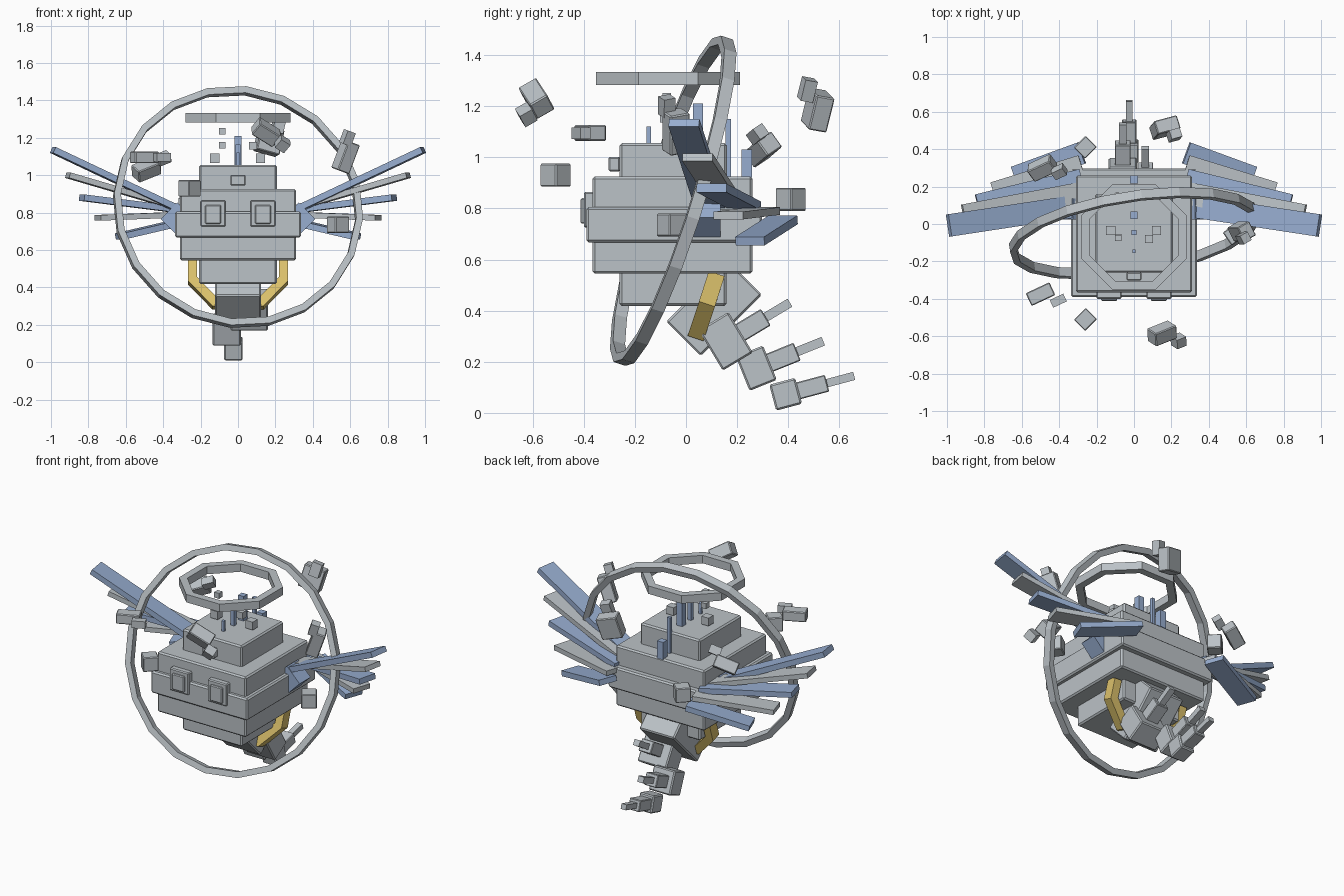
import bpy, bmesh, math
from mathutils import Vector, Matrix, Euler

cube = bpy.data.objects.get("Cube")
if cube:
    bpy.data.objects.remove(cube, do_unlink=True)


def material(name, rgb):
    m = bpy.data.materials.new(name)
    m.use_nodes = True
    m.diffuse_color = (*rgb, 1)
    m.node_tree.nodes["Principled BSDF"].inputs["Base Color"].default_value = (*rgb, 1)
    return m


GREY = material("pale_stone", (0.50, 0.54, 0.57))
BLUE = material("soft_blue", (0.31, 0.42, 0.63))
GOLD = material("gold", (0.72, 0.54, 0.15))


def finish(name, bm, mat):
    bmesh.ops.recalc_face_normals(bm, faces=bm.faces)
    me = bpy.data.meshes.new(name)
    bm.to_mesh(me)
    bm.free()
    me.materials.append(mat)
    ob = bpy.data.objects.new(name, me)
    bpy.context.collection.objects.link(ob)
    return ob


def box(name, centre, size, mat=GREY, rot=(0, 0, 0), bevel=0.0):
    """Box with rotation in degrees and an optional chamfer."""
    bm = bmesh.new()
    bmesh.ops.create_cube(bm, size=1, matrix=Matrix.Diagonal((*size, 1)))
    if bevel:
        bmesh.ops.bevel(bm, geom=bm.edges[:], offset=bevel, segments=1, affect='EDGES')
    turn = Euler([math.radians(a) for a in rot]).to_matrix().to_4x4()
    bm.transform(Matrix.Translation(centre) @ turn)
    return finish(name, bm, mat)


def sweep(name, points, normal, width, depth, mat, closed):
    """Mitred rectangular bar along a planar path; depth runs along the normal."""
    bm = bmesh.new()
    pts = [Vector(p) for p in points]
    n, count = Vector(normal).normalized(), len(pts)
    rows = []
    for i, p in enumerate(pts):
        before = pts[i - 1] if closed or i else p
        after = pts[(i + 1) % count] if closed or i < count - 1 else p
        a, b = (p - before).normalized(), (after - p).normalized()
        side = (a + b).normalized().cross(n).normalized()
        mitre = 1 / max(0.5, (a + b).length / 2) if a.length and b.length else 1
        s, d = side * width * mitre / 2, n * depth / 2
        rows.append([bm.verts.new(p + v) for v in (s + d, s - d, -s - d, -s + d)])
    for i in range(count if closed else count - 1):
        r, q = rows[i], rows[(i + 1) % count]
        for k in range(4):
            j = (k + 1) % 4
            bm.faces.new((r[k], r[j], q[j], q[k]))
    if not closed:
        bm.faces.new(rows[0])
        bm.faces.new(rows[-1])
    return finish(name, bm, mat)


def ring(name, centre, normal, radius, sides, start, width, depth):
    n = Vector(normal).normalized()
    u = Vector((1, 0, 0))
    u = (u - n * u.dot(n)).normalized()
    v = n.cross(u)
    angles = [start + math.tau * i / sides for i in range(sides)]
    pts = [Vector(centre) + radius * (u * math.cos(a) + v * math.sin(a)) for a in angles]
    return sweep(name, pts, n, width, depth, GREY, True)


# Stepped body: half width, front, back, bottom, top
layers = {
    "crown_block": (0.208, -0.26, 0.16, 0.90, 1.055),
    "upper_block": (0.31, -0.365, 0.26, 0.78, 0.925),
    "middle_block": (0.337, -0.39, 0.298, 0.667, 0.805),
    "lower_block": (0.31, -0.365, 0.26, 0.545, 0.69),
    "base_block": (0.208, -0.26, 0.158, 0.418, 0.56),
}
for name, (w, f, b, lo, hi) in layers.items():
    box(name, (0, (f + b) / 2, (lo + hi) / 2), (2 * w, b - f, hi - lo), bevel=0.009)

# Face panels and forehead block
for side, s in (("left", 1), ("right", -1)):
    box(f"{side}_eye_panel", (s * 0.133, -0.37, 0.795), (0.135, 0.06, 0.14), bevel=0.006)
    box(f"{side}_eye_plate", (s * 0.133, -0.395, 0.79), (0.085, 0.034, 0.1), bevel=0.005)
box("forehead_block", (0, -0.28, 0.973), (0.08, 0.045, 0.058), bevel=0.006)

# Blue crest spikes along the middle: y, thickness, bottom, top
for i, (y, t, lo, hi) in enumerate([(-0.145, 0.018, 1.04, 1.12), (-0.045, 0.026, 1.04, 1.165),
                                    (0.047, 0.038, 1.04, 1.21), (0.165, 0.022, 0.92, 1.15),
                                    (0.238, 0.042, 0.92, 1.03)]):
    box(f"crest_spike_{i + 1}", (0, y, (lo + hi) / 2), (t, t, hi - lo), BLUE)

# Small floating cubes over the crown
for i, (x, y, z, t) in enumerate([(-0.125, -0.035, 1.09, 0.05), (0.12, -0.035, 1.09, 0.05),
                                  (-0.085, -0.075, 1.235, 0.034), (-0.085, -0.07, 1.16, 0.034),
                                  (0.08, -0.08, 1.157, 0.042)]):
    box(f"crown_cube_{i + 1}", (x, y, z), (t, t, t))

# Halo and large tilted ring
ring("halo", (0, -0.07, 1.308), (0, 0, 1), 0.28, 8, math.pi / 8, 0.045, 0.05)
ring("great_ring", (0, -0.05, 0.83), (-0.15, 1, -0.32), 0.655, 20, 0.06, 0.036, 0.05)

# Wings: five tapering-length blades per side, root to tip
blades = [((0.28, 0.10, 0.80), (0.99, -0.008, 1.135), 0.034),
          ((0.28, 0.165, 0.815), (0.91, 0.045, 1.0), 0.030),
          ((0.28, 0.235, 0.81), (0.835, 0.10, 0.88), 0.034),
          ((0.28, 0.31, 0.79), (0.75, 0.165, 0.772), 0.030),
          ((0.28, 0.38, 0.755), (0.635, 0.25, 0.672), 0.034)]
for side, s in (("left", 1), ("right", -1)):
    for i, (root, tip, thick) in enumerate(blades):
        a, b = (Vector((s * p[0], p[1], p[2])) for p in (root, tip))
        along = (b - a).normalized()
        up = (Vector((0, 0, 1)) - along * along.z).normalized()
        frame = Matrix((along, up.cross(along), up)).transposed().to_4x4()
        blade = box(f"{side}_wing_blade_{i + 1}", (0, 0, 0), ((b - a).length, 0.12, thick),
                    GREY if i % 2 else BLUE)
        blade.data.transform(Matrix.Translation((a + b) / 2) @ frame)
    box(f"{side}_wing_root", (s * 0.325, 0.08, 0.765), (0.125, 0.11, 0.125), BLUE, (0, 45, 0))

# Gold strap hung under the body
half = [(0.243, 0.12, 0.545), (0.243, 0.085, 0.435), (0.125, 0.045, 0.315)]
strap = half + [(-x, y, z) for x, y, z in reversed(half)]
sweep("gold_strap", strap, (0, 0.95, -0.32), 0.05, 0.065, GOLD, False)

# Tail: hip block, then segments each carrying a stepped spine
box("tail_hip", (0, 0.11, 0.41), (0.245, 0.34, 0.19), rot=(45, 0, 0), bevel=0.008)
# x, y, z, tilt, width, length, height, spine scale
tail = [(0.06, 0.155, 0.28, 31, 0.2, 0.137, 0.185, 1.0),
        (-0.06, 0.275, 0.175, 22, 0.15, 0.115, 0.145, 1.0),
        (-0.025, 0.39, 0.073, 15, 0.1, 0.105, 0.105, 0.9)]
for i, (x, y, z, tilt, w, l, h, k) in enumerate(tail):
    t = math.radians(tilt)
    box(f"tail_segment_{i + 1}", (x, y, z), (w, l, h), rot=(tilt, 0, 0), bevel=0.007)
    for part, offset, size in (("spine", l / 2 + 0.055, (0.085 * k, 0.12, 0.075 * k)),
                               ("spine_tip", l / 2 + 0.165, (0.04 * k, 0.12, 0.036 * k))):
        pos = (x, y + offset * math.cos(t), z + offset * math.sin(t))
        box(f"tail_{part}_{i + 1}", pos, size, rot=(tilt, 0, 0),
            bevel=0.004 if part == "spine" else 0)

# Orbiting cubes
for i, (pos, turn) in enumerate([((-0.26, -0.51, 0.93), 45), ((-0.26, 0.41, 0.835), 45),
                                 ((0.535, -0.055, 0.735), 35)]):
    box(f"orbit_cube_{i + 1}", pos, (0.09, 0.085, 0.09), rot=(0, 0, turn), bevel=0.005)

# Orbiting shards, each a large chunk and a small one
shards = [((-0.50, -0.375, 1.095), (0.14, 0.075, 0.062), (0, 0, 25),
           (-0.405, -0.41, 1.095), (0.08, 0.045, 0.045)),
          ((-0.49, 0.30, 1.03), (0.14, 0.08, 0.075), (30, -20, 25),
           (-0.40, 0.28, 1.09), (0.07, 0.05, 0.05)),
          ((0.15, -0.585, 1.23), (0.14, 0.08, 0.08), (35, 30, 22),
           (0.238, -0.625, 1.167), (0.06, 0.055, 0.06)),
          ((0.575, -0.04, 1.1), (0.075, 0.085, 0.165), (10, 18, 30),
           (0.585, -0.075, 1.2), (0.05, 0.05, 0.075)),
          ((0.165, 0.515, 1.185), (0.13, 0.075, 0.14), (-10, 15, 15),
           (0.215, 0.475, 1.265), (0.06, 0.05, 0.085))]
for i, (pos, size, rot, pos2, size2) in enumerate(shards):
    box(f"shard_{i + 1}", pos, size, rot=rot, bevel=0.005)
    box(f"shard_chip_{i + 1}", pos2, size2, rot=rot)
